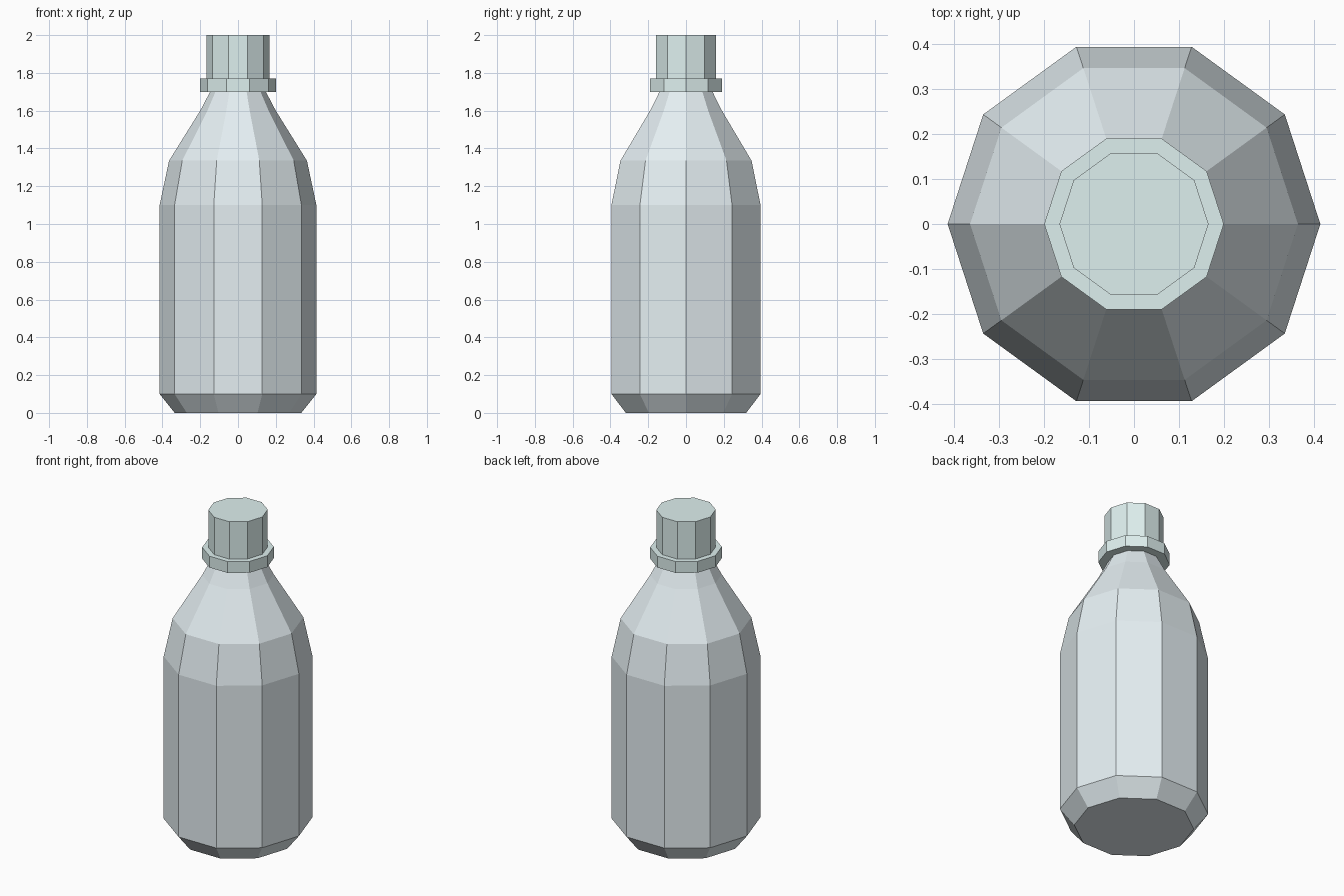
import bpy, bmesh, math

if "Cube" in bpy.data.objects:
    bpy.data.objects.remove(bpy.data.objects["Cube"])

SIDES = 10


def material(name, color):
    mat = bpy.data.materials.new(name)
    mat.diffuse_color = color
    mat.use_nodes = True
    mat.node_tree.nodes["Principled BSDF"].inputs["Base Color"].default_value = mat.diffuse_color
    return mat


def lathe(name, profile, mat):
    """Stack ten-sided rings of (radius, z), bridge them and cap both ends."""
    bm = bmesh.new()
    rings = []
    for r, z in profile:
        angles = [2 * math.pi * i / SIDES for i in range(SIDES)]
        rings.append([bm.verts.new((r * math.cos(a), r * math.sin(a), z)) for a in angles])
    for low, high in zip(rings, rings[1:]):
        for i in range(SIDES):
            j = (i + 1) % SIDES
            bm.faces.new((low[i], low[j], high[j], high[i]))
    bm.faces.new(rings[0][::-1])
    bm.faces.new(rings[-1])
    mesh = bpy.data.meshes.new(name)
    bm.to_mesh(mesh)
    bm.free()
    mesh.materials.append(mat)
    obj = bpy.data.objects.new(name, mesh)
    bpy.context.collection.objects.link(obj)
    return obj


glass = material("pale_glass", (0.78, 0.86, 0.89, 1))
plastic = material("pale_teal", (0.73, 0.87, 0.86, 1))

# Bottle body: chamfered base, straight wall, shoulder and neck
lathe("bottle_body", [(0.335, 0), (0.415, 0.1), (0.415, 1.1), (0.365, 1.335),
                      (0.2, 1.6), (0.145, 1.705)], glass)

# Screw cap with its wider collar
lathe("bottle_cap", [(0.2, 1.70), (0.2, 1.77), (0.166, 1.77), (0.166, 2.0)], plastic)
